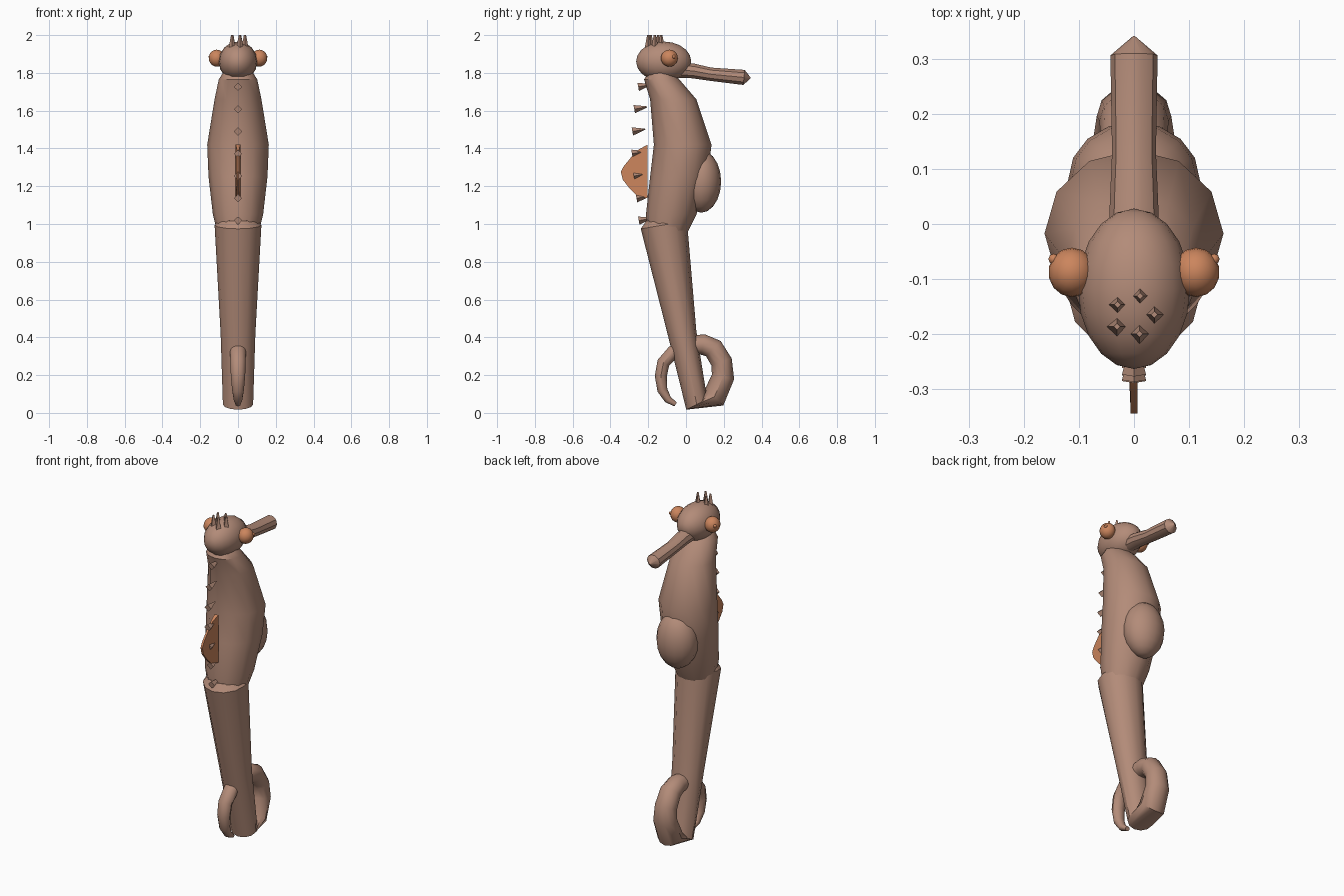
import bpy, bmesh, math
from mathutils import Vector, Matrix

if "Cube" in bpy.data.objects:
    bpy.data.objects.remove(bpy.data.objects["Cube"])


def material(name, rgb):
    m = bpy.data.materials.new(name)
    m.diffuse_color = (*rgb, 1)
    m.use_nodes = True
    m.node_tree.nodes["Principled BSDF"].inputs["Base Color"].default_value = m.diffuse_color
    return m


SKIN = material("dusty_brown", (0.45, 0.26, 0.19))
ORANGE = material("warm_orange", (0.60, 0.235, 0.11))


def finish(name, bm, mat, angle=35):
    bmesh.ops.recalc_face_normals(bm, faces=bm.faces)
    me = bpy.data.meshes.new(name)
    bm.to_mesh(me)
    bm.free()
    ob = bpy.data.objects.new(name, me)
    bpy.context.collection.objects.link(ob)
    me.materials.append(mat)
    bpy.ops.object.select_all(action='DESELECT')
    ob.select_set(True)
    bpy.context.view_layer.objects.active = ob
    bpy.ops.object.shade_smooth_by_angle(angle=math.radians(angle))
    return ob


def loft(name, rings, sides=12, mat=SKIN):
    """Rings are (y, z, half width, half depth, depth direction in the yz plane)."""
    bm = bmesh.new()
    loops = []
    for y, z, rx, rd, d in rings:
        loop = []
        for i in range(sides):
            a = 2 * math.pi * i / sides
            s = rd * math.sin(a)
            loop.append(bm.verts.new((rx * math.cos(a), y + s * d[0], z + s * d[1])))
        loops.append(loop)
    for a, b in zip(loops, loops[1:]):
        for i in range(sides):
            j = (i + 1) % sides
            bm.faces.new((a[i], a[j], b[j], b[i]))
    bm.faces.new(loops[0])
    bm.faces.new(loops[-1])
    return finish(name, bm, mat)


def tube(name, path, sides=12):
    """Path points are (y, z, half width, half depth)."""
    rings = []
    for i, (y, z, rx, rd) in enumerate(path):
        p, n = path[max(i - 1, 0)], path[min(i + 1, len(path) - 1)]
        t = Vector((n[0] - p[0], n[1] - p[1])).normalized()
        rings.append((y, z, rx, rd, (-t.y, t.x)))
    return loft(name, rings, sides)


def ellipsoid(name, loc, size, mat=SKIN, u=16, v=10, axis_y=False):
    bm = bmesh.new()
    rot = Matrix.Rotation(math.pi / 2, 4, 'X') if axis_y else Matrix()
    bmesh.ops.create_uvsphere(bm, u_segments=u, v_segments=v, radius=1, matrix=rot)
    bmesh.ops.scale(bm, vec=size, verts=bm.verts)
    bmesh.ops.translate(bm, vec=loc, verts=bm.verts)
    return finish(name, bm, mat, 40)


def spike(name, base, tip, r1, r2):
    base, tip = Vector(base), Vector(tip)
    d = tip - base
    bm = bmesh.new()
    bmesh.ops.create_cone(bm, cap_ends=True, segments=4, radius1=r1, radius2=r2,
                          depth=d.length)
    rot = Matrix.Rotation(-math.atan2(d.z, d.y) + math.pi / 2, 4, 'X').inverted()
    bm.transform(Matrix.Translation((base + tip) / 2) @ rot)
    return finish(name, bm, SKIN, 10)


# Torso: (z, back y, front y, half width)
profile = [(1.80, -0.20, -0.07, 0.08), (1.765, -0.222, -0.035, 0.102),
           (1.66, -0.19, 0.055, 0.124), (1.42, -0.17, 0.135, 0.163),
           (1.25, -0.19, 0.115, 0.156), (1.05, -0.212, 0.055, 0.133),
           (0.92, -0.20, -0.01, 0.10)]
loft("torso", [((b + f) / 2, z, w, (f - b) / 2, (1, 0)) for z, b, f, w in profile])
ellipsoid("belly", (0, 0.08, 1.225), (0.12, 0.106, 0.165))

# Tail: long taper, then a curl that passes through it and ends behind
tube("tail", [(-0.123, 1.03, 0.09, 0.09), (-0.117, 0.995, 0.124, 0.124),
              (-0.02, 0.42, 0.092, 0.076), (0.057, 0.045, 0.08, 0.062),
              (0.15, 0.085, 0.075, 0.066), (0.196, 0.19, 0.068, 0.06),
              (0.188, 0.27, 0.063, 0.057), (0.145, 0.34, 0.06, 0.056),
              (0.09, 0.362, 0.056, 0.055), (0.02, 0.36, 0.05, 0.048),
              (-0.07, 0.32, 0.042, 0.036), (-0.12, 0.265, 0.04, 0.034),
              (-0.133, 0.195, 0.038, 0.032), (-0.125, 0.12, 0.031, 0.027),
              (-0.095, 0.07, 0.023, 0.02), (-0.055, 0.045, 0.014, 0.012)])

# Head and snout
ellipsoid("head", (0, -0.118, 1.86), (0.102, 0.146, 0.106), axis_y=True)
tube("snout", [(-0.03, 1.815, 0.046, 0.043), (0.04, 1.81, 0.044, 0.041),
               (0.13, 1.793, 0.04, 0.037), (0.307, 1.776, 0.043, 0.042),
               (0.342, 1.773, 0.002, 0.002)], 10)

# Eyes with small pupils
for side, s in (("left", -1), ("right", 1)):
    ellipsoid(side + "_eye", (s * 0.113, -0.088, 1.878), (0.043, 0.045, 0.045), ORANGE, 14, 10)
    ellipsoid(side + "_pupil", (s * 0.146, -0.064, 1.885), (0.01, 0.01, 0.01), ORANGE, 8, 6)

# Crown spikes
for i, (x, y) in enumerate([(-0.03, -0.147), (0.011, -0.131), (0.037, -0.165),
                            (0.01, -0.20), (-0.031, -0.187)]):
    spike(f"crown_spike_{i}", (x, y, 1.93), (x, y, 2.0), 0.019, 0.006)

# Row of spines down the back, wide end outward
for i, y in enumerate([-0.253, -0.274, -0.284, -0.286, -0.276, -0.262, -0.25]):
    z = 1.73 - 0.118 * i
    spike(f"back_spine_{i}", (0, y, z - 0.004), (0, y + 0.068, z + 0.008), 0.022, 0.003)

# Back fin: thin plate, narrower at its outer edge
outline = [(-0.203, 1.42), (-0.25, 1.395), (-0.285, 1.36), (-0.33, 1.305), (-0.345, 1.275),
           (-0.335, 1.235), (-0.30, 1.19), (-0.255, 1.145), (-0.203, 1.137)]
bm = bmesh.new()
plates = [[bm.verts.new((s * (0.012 if y > -0.21 else 0.006), y, z)) for y, z in outline]
          for s in (-1, 1)]
for p in plates:
    bm.faces.new(p)
for i in range(len(outline)):
    j = (i + 1) % len(outline)
    bm.faces.new((plates[0][i], plates[0][j], plates[1][j], plates[1][i]))
finish("back_fin", bm, ORANGE, 20)
